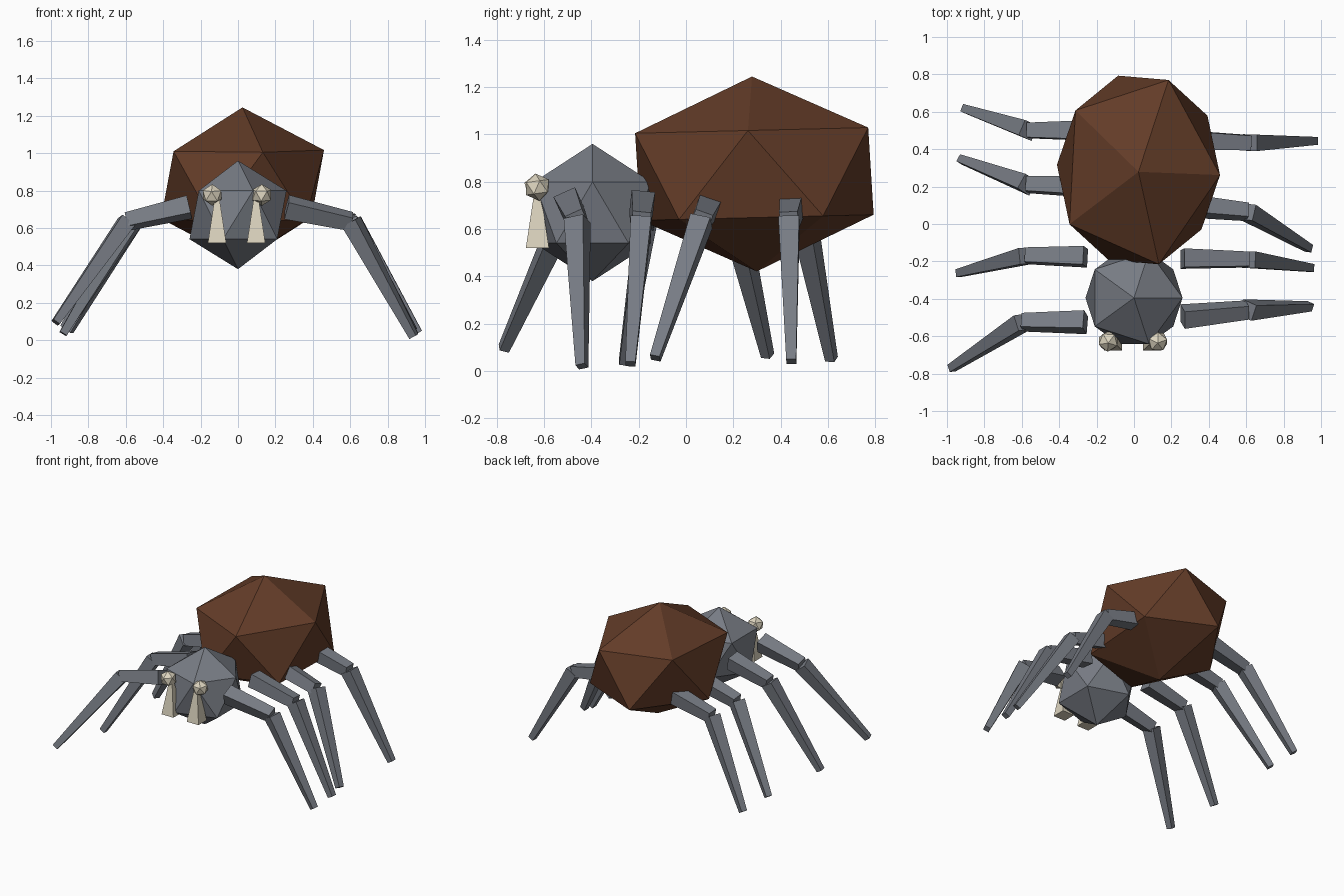
import bpy
import bmesh
from math import radians, sqrt
from mathutils import Matrix, Vector

cube = bpy.data.objects.get("Cube")
if cube:
    bpy.data.objects.remove(cube, do_unlink=True)


def material(name, colour):
    mat = bpy.data.materials.new(name)
    mat.use_nodes = True
    mat.diffuse_color = (*colour, 1)
    mat.node_tree.nodes["Principled BSDF"].inputs["Base Color"].default_value = (*colour, 1)
    return mat


BROWN = material("dark brown", (0.125, 0.045, 0.021))
GREY = material("slate grey", (0.185, 0.2, 0.23))
CREAM = material("cream", (0.72, 0.66, 0.52))


def finish(bm, name, mat):
    mesh = bpy.data.meshes.new(name)
    bm.to_mesh(mesh)
    bm.free()
    mesh.materials.append(mat)
    obj = bpy.data.objects.new(name, mesh)
    bpy.context.collection.objects.link(obj)
    return obj


def ball(name, mat, centre, radii, tilt=0, turn=0):
    """Twenty-sided faceted ball."""
    bm = bmesh.new()
    bmesh.ops.create_icosphere(bm, subdivisions=1, radius=1)
    place = (Matrix.Translation(centre) @ Matrix.Rotation(radians(tilt), 4, "X")
             @ Matrix.Rotation(radians(turn), 4, "Z") @ Matrix.Diagonal((*radii, 1)))
    bm.transform(place)
    return finish(bm, name, mat)


def bar(name, mat, start, end, width_start, width_end, roll=0):
    """Tapered square bar between two points."""
    start, end = Vector(start), Vector(end)
    along = (end - start).normalized()
    across = Vector((0, 0, 1)).cross(along)
    if across.length < 0.01:
        across = Vector((1, 0, 0))
    across.normalize()
    basis = Matrix((across, along.cross(across), along)).transposed().to_4x4()
    bm = bmesh.new()
    bmesh.ops.create_cone(bm, cap_ends=True, segments=4,
                          radius1=width_start / sqrt(2), radius2=width_end / sqrt(2),
                          depth=(end - start).length)
    bm.transform(Matrix.Translation((start + end) / 2) @ basis
                 @ Matrix.Rotation(radians(45 + roll), 4, "Z"))
    return finish(bm, name, mat)


# Body
ball("abdomen", BROWN, (0.024, 0.289, 0.833), (0.488, 0.58, 0.412), tilt=1.4, turn=-3)
ball("head", GREY, (0, -0.395, 0.67), (0.29, 0.29, 0.29))

# Eyes and fangs
for side, eye_x, fang_x, turn in (("left", 0.127, 0.097, 15), ("right", -0.138, -0.112, 50)):
    ball(side + "_eye", CREAM, (eye_x, -0.628, 0.777), (0.058, 0.058, 0.058), tilt=8, turn=turn)
    bar(side + "_fang", CREAM, (fang_x, -0.628, 0.52), (fang_x, -0.628, 0.76), 0.098, 0.025)

# Legs: hip y, knee x, knee y, foot x, foot y, foot z, roll
LEGS = {
    "left": [(-0.495, 0.605, -0.46, 0.94, -0.44, 0.02, 25),
             (-0.185, 0.61, -0.19, 0.945, -0.235, 0.03, -6),
             (0.10, 0.605, 0.065, 0.935, -0.13, 0.055, -20),
             (0.45, 0.62, 0.435, 0.965, 0.445, 0.04, 3)],
    "right": [(-0.525, 0.595, -0.525, 0.975, -0.77, 0.095, -20),
              (-0.175, 0.575, -0.17, 0.935, -0.262, 0.035, -10),
              (0.20, 0.57, 0.21, 0.925, 0.345, 0.065, -10),
              (0.50, 0.565, 0.50, 0.905, 0.615, 0.05, -5)],
}
for side, sign in (("left", 1), ("right", -1)):
    for number, (hip_y, knee_x, knee_y, foot_x, foot_y, foot_z, roll) in enumerate(LEGS[side], 1):
        hip = (sign * 0.26, hip_y, 0.712)
        knee = (sign * knee_x, knee_y, 0.635)
        foot = (sign * foot_x, foot_y, foot_z)
        bar(f"{side}_upper_leg_{number}", GREY, hip, knee, 0.1, 0.078, roll * sign)
        bar(f"{side}_lower_leg_{number}", GREY, knee, foot, 0.088, 0.042, roll * sign)
